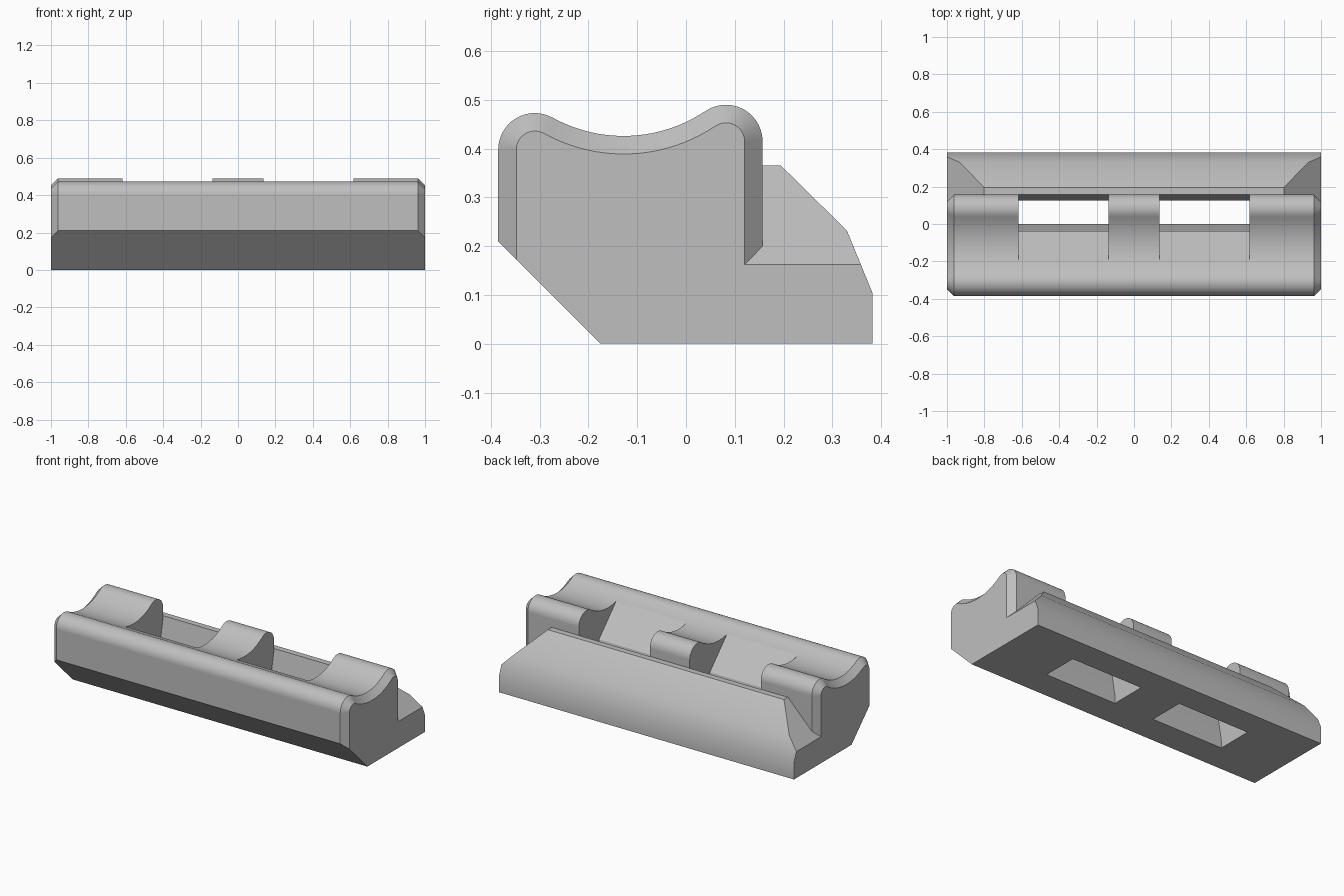
import bpy, bmesh
from math import sin, cos, atan2, pi

default = bpy.data.objects.get("Cube")
if default:
    bpy.data.objects.remove(default, do_unlink=True)

grey = bpy.data.materials.new("plain grey")
grey.use_nodes = True
colour = (0.52, 0.52, 0.52, 1)
grey.diffuse_color = colour
grey.node_tree.nodes["Principled BSDF"].inputs["Base Color"].default_value = colour


def loft(name, sections):
    """Join equal-length (y, z) outlines placed at given x positions into a solid."""
    bm = bmesh.new()
    rings = [[bm.verts.new((x, y, z)) for y, z in outline] for x, outline in sections]
    for a, b in zip(rings, rings[1:]):
        for i in range(len(a)):
            j = (i + 1) % len(a)
            bm.faces.new((a[i], a[j], b[j], b[i]))
    bm.faces.new(rings[0])
    bm.faces.new(rings[-1])
    bmesh.ops.recalc_face_normals(bm, faces=bm.faces)
    mesh = bpy.data.meshes.new(name)
    bm.to_mesh(mesh)
    bm.free()
    mesh.materials.append(grey)
    obj = bpy.data.objects.new(name, mesh)
    bpy.context.collection.objects.link(obj)
    return obj


def arc(centre, radius, start, end, steps):
    return [(centre[0] + radius * cos(start + (end - start) * i / steps),
             centre[1] + radius * sin(start + (end - start) * i / steps))
            for i in range(steps + 1)]


FRONT, REAR, SADDLE = (-0.31, 0.398), (0.082, 0.415), (-0.128, 0.726)


def body_outline(inset):
    """Two rounded ridges joined by a tangent hollow, shrunk by the inset."""
    r, hollow = 0.075 - inset, 0.30 + inset
    to_front = atan2(FRONT[1] - SADDLE[1], FRONT[0] - SADDLE[0])
    to_rear = atan2(REAR[1] - SADDLE[1], REAR[0] - SADDLE[0])
    pts = [(-0.175, 0), (-0.385 + inset, 0.21 - inset)]
    pts += arc(FRONT, r, pi, to_front + pi, 14)
    pts += arc(SADDLE, hollow, to_front, to_rear, 20)[1:-1]
    pts += arc(REAR, r, to_rear + pi, 0, 14)
    return pts + [(0.157 - inset, 0)]


def boolean(target, tool, operation):
    mod = target.modifiers.new(operation.lower(), 'BOOLEAN')
    mod.operation, mod.object, mod.solver = operation, tool, 'EXACT'
    bpy.context.view_layer.objects.active = target
    bpy.ops.object.modifier_apply(modifier=mod.name)
    bpy.data.objects.remove(tool, do_unlink=True)


# Main body with chamfered ends
inner, outer = body_outline(0.037), body_outline(0)
body = loft("ridged_body", [(-1, inner), (-0.963, outer), (0.963, outer), (1, inner)])

# Rear lip, its ends sloped above the shelf
lip_outline = [(0.08, 0), (0.382, 0), (0.382, 0.105), (0.33, 0.232),
               (0.195, 0.365), (0.08, 0.365)]
lip = loft("rear_lip", [(-1, lip_outline), (1, lip_outline)])
bm = bmesh.new()
bm.from_mesh(lip.data)
for side in (-1, 1):
    cut = bmesh.ops.bisect_plane(bm, geom=bm.verts[:] + bm.edges[:] + bm.faces[:],
                                 plane_co=(side, 0, 0.162), plane_no=(side, 0, 0.98),
                                 clear_outer=True)
    rim = [e for e in cut["geom_cut"] if isinstance(e, bmesh.types.BMEdge)]
    bmesh.ops.contextual_create(bm, geom=rim)
bmesh.ops.recalc_face_normals(bm, faces=bm.faces)
bm.to_mesh(lip.data)
bm.free()
boolean(body, lip, 'UNION')

# Two openings running down through the body, between the three rear ridges
opening = [(0, -0.05), (0, 0.05), (-0.038, 0.265), (-0.31, 0.545), (0.2, 0.6),
           (0.158, 0.366), (0.125, 0.2), (0.22, 0.05), (0.22, -0.05)]
for side in (-1, 1):
    cutter = loft("opening_cutter", [(side * 0.135, opening), (side * 0.617, opening)])
    cutter.hide_render = True
    boolean(body, cutter, 'DIFFERENCE')

# Smooth ridges, crisp edges
bpy.ops.object.select_all(action='DESELECT')
body.select_set(True)
bpy.context.view_layer.objects.active = body
bpy.ops.object.shade_smooth_by_angle(angle=pi / 6)
weighted = body.modifiers.new("even_shading", 'WEIGHTED_NORMAL')
weighted.keep_sharp = True
